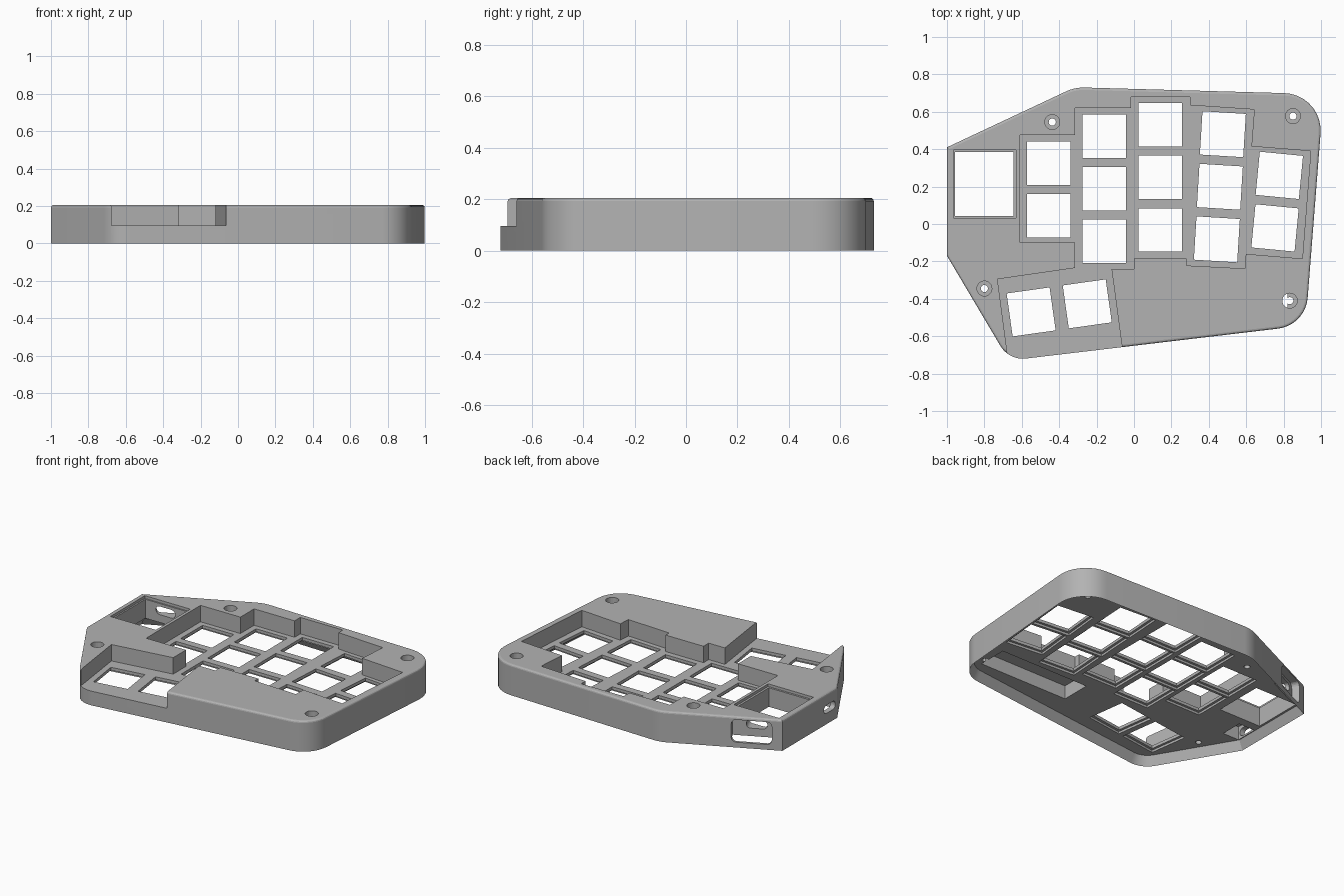
import bpy, bmesh, math
from mathutils import Vector, Matrix

old = bpy.data.objects.get("Cube")
if old:
    bpy.data.objects.remove(old)

cutters = []


def rounded(corners, steps=9):
    """Polygon with each (x, y, radius) corner replaced by an arc."""
    pts = []
    n = len(corners)
    for i, (x, y, r) in enumerate(corners):
        p = Vector((x, y))
        if r == 0:
            pts.append(p)
            continue
        a = (Vector(corners[i - 1][:2]) - p).normalized()
        b = (Vector(corners[(i + 1) % n][:2]) - p).normalized()
        half = a.angle(b) / 2
        centre = p + (a + b).normalized() * (r / math.sin(half))
        start = p + a * (r / math.tan(half)) - centre
        sweep = math.pi - 2 * half
        if a.cross(b) > 0:
            sweep = -sweep
        for k in range(steps + 1):
            pts.append(centre + Matrix.Rotation(sweep * k / steps, 2) @ start)
    return pts


def rect(w, h, r=0):
    return rounded([(-w / 2, -h / 2, r), (w / 2, -h / 2, r),
                    (w / 2, h / 2, r), (-w / 2, h / 2, r)], 5)


def prism_mesh(pts, z0, z1):
    bm = bmesh.new()
    low = [bm.verts.new((p[0], p[1], z0)) for p in pts]
    high = [bm.verts.new((p[0], p[1], z1)) for p in pts]
    bm.faces.new(low)
    bm.faces.new(high)
    for i in range(len(pts)):
        j = (i + 1) % len(pts)
        bm.faces.new((low[i], low[j], high[j], high[i]))
    bmesh.ops.recalc_face_normals(bm, faces=bm.faces)
    return bm


def make_object(name, bm):
    mesh = bpy.data.meshes.new(name)
    bm.to_mesh(mesh)
    bm.free()
    ob = bpy.data.objects.new(name, mesh)
    bpy.context.scene.collection.objects.link(ob)
    return ob


def cut(name, pts, z0, z1, matrix=Matrix()):
    ob = make_object(name, prism_mesh(pts, z0, z1))
    ob.data.transform(matrix)
    ob.hide_render = True
    cutters.append(ob)


def at(x, y, degrees=0):
    return Matrix.Translation((x, y, 0)) @ Matrix.Rotation(math.radians(degrees), 4, 'Z')


def side_cut(name, x, y, z, degrees, w, h, r, depth):
    upright = Matrix.Translation((0, 0, z)) @ Matrix.Rotation(math.pi / 2, 4, 'X')
    cut(name, rect(w, h, r), -depth, depth, at(x, y, degrees) @ upright)


HEIGHT, PLATE, UNDER = 0.205, 0.095, 0.06

# Case body: rounded outline, eased top rim, hollow underside
outline = rounded([(-1, 0.41, 0), (-1, -0.17, 0), (-0.668, -0.73, 0.14),
                   (0.917, -0.542, 0.18), (1.014, 0.694, 0.2), (-0.316, 0.731, 0.22)])
bm = prism_mesh(outline, 0, HEIGHT)
base = min(bm.faces, key=lambda f: f.calc_center_median().z)
bmesh.ops.inset_region(bm, faces=[base], thickness=0.03, use_even_offset=True)
for v in base.verts:
    v.co.z = UNDER
rim = [e for e in bm.edges if all(v.co.z > HEIGHT - 0.001 for v in e.verts)]
bmesh.ops.bevel(bm, geom=rim, offset=0.013, segments=3, profile=0.5, affect='EDGES')
bmesh.ops.recalc_face_normals(bm, faces=bm.faces)
case = make_object("keyboard_case", bm)

# Stepped key well, open at the front by the thumb keys
well = [(-0.61, 0.475), (-0.315, 0.475), (-0.315, 0.62), (-0.015, 0.62),
        (-0.015, 0.68), (0.3, 0.68), (0.3, 0.635), (0.643, 0.612),
        (0.628, 0.415), (0.945, 0.39), (0.9, -0.185), (0.598, -0.16),
        (0.593, -0.238), (0.28, -0.222), (0.28, -0.185), (0, -0.185),
        (0, -0.24), (-0.12, -0.24), (-0.042, -0.82), (-0.66, -0.82),
        (-0.73, -0.295), (-0.315, -0.235), (-0.315, -0.1), (-0.61, -0.1)]
cut("key_well", well, PLATE, 0.4)

# Key openings by column: top key x, y, step to the next key, count, turn
columns = [(-0.455, 0.325, 0, 2, 0), (-0.16, 0.47, 0, 3, 0), (0.14, 0.53, 0, 3, 0),
           (0.475, 0.48, -0.016, 3, -3.5), (0.777, 0.26, -0.023, 2, -5.5)]
keys = [(x + dx * k, y - 0.281 * k, turn)
        for x, y, dx, count, turn in columns for k in range(count)]
keys += [(-0.55, -0.47, 8), (-0.25, -0.427, 8)]
for x, y, turn in keys:
    cut("key_hole", rect(0.232, 0.232), -0.1, 0.15, at(x, y, turn))
    cut("key_clip_recess", rect(0.264, 0.264), -0.1, 0.075, at(x, y, turn))

# Display opening with a shallow ledge
cut("display_hole", rect(0.312, 0.342), -0.1, 0.4, at(-0.8, 0.215))
cut("display_ledge", rect(0.336, 0.364), 0.187, 0.4, at(-0.798, 0.213))

# Cable port in the rear wall and switch slot in the side wall
side_cut("port_recess", -0.828, 0.49, 0.11, 25.1, 0.25, 0.15, 0.03, 0.05)
side_cut("port_slot", -0.85, 0.48, 0.14, 25.1, 0.13, 0.055, 0.026, 0.16)
side_cut("switch_slot", -1, -0.09, 0.1, 90, 0.12, 0.055, 0.026, 0.08)
cut("switch_pocket", rect(0.12, 0.15), 0.02, 0.15, at(-0.905, -0.09))

# Battery pocket in the underside
cut("battery_pocket", rect(0.66, 0.2), 0.02, 0.15, at(0.49, -0.36))

# Screw holes with wide heads
for x, y in [(-0.437, 0.545), (0.85, 0.577), (-0.8, -0.345), (0.833, -0.41)]:
    for name, r, z0 in [("screw_head", 0.04, 0.13), ("screw_hole", 0.019, -0.1)]:
        circle = [(r * math.cos(a * math.pi / 12), r * math.sin(a * math.pi / 12))
                  for a in range(24)]
        cut(name, circle, z0, 0.4, at(x, y))

# Apply all the cuts, then drop the cutters
for c in cutters:
    mod = case.modifiers.new(c.name, 'BOOLEAN')
    mod.operation = 'DIFFERENCE'
    mod.solver = 'EXACT'
    mod.object = c
graph = bpy.context.evaluated_depsgraph_get()
final = bpy.data.meshes.new_from_object(case.evaluated_get(graph))
case.modifiers.clear()
case.data = final
for c in cutters:
    bpy.data.objects.remove(c)

# Plain grey plastic
grey = bpy.data.materials.new("grey plastic")
grey.use_nodes = True
colour = (0.45, 0.45, 0.45, 1)
grey.diffuse_color = colour
grey.node_tree.nodes["Principled BSDF"].inputs["Base Color"].default_value = colour
final.materials.clear()
final.materials.append(grey)

bpy.ops.object.select_all(action='DESELECT')
case.select_set(True)
bpy.context.view_layer.objects.active = case
bpy.ops.object.shade_smooth_by_angle(angle=math.radians(14))
